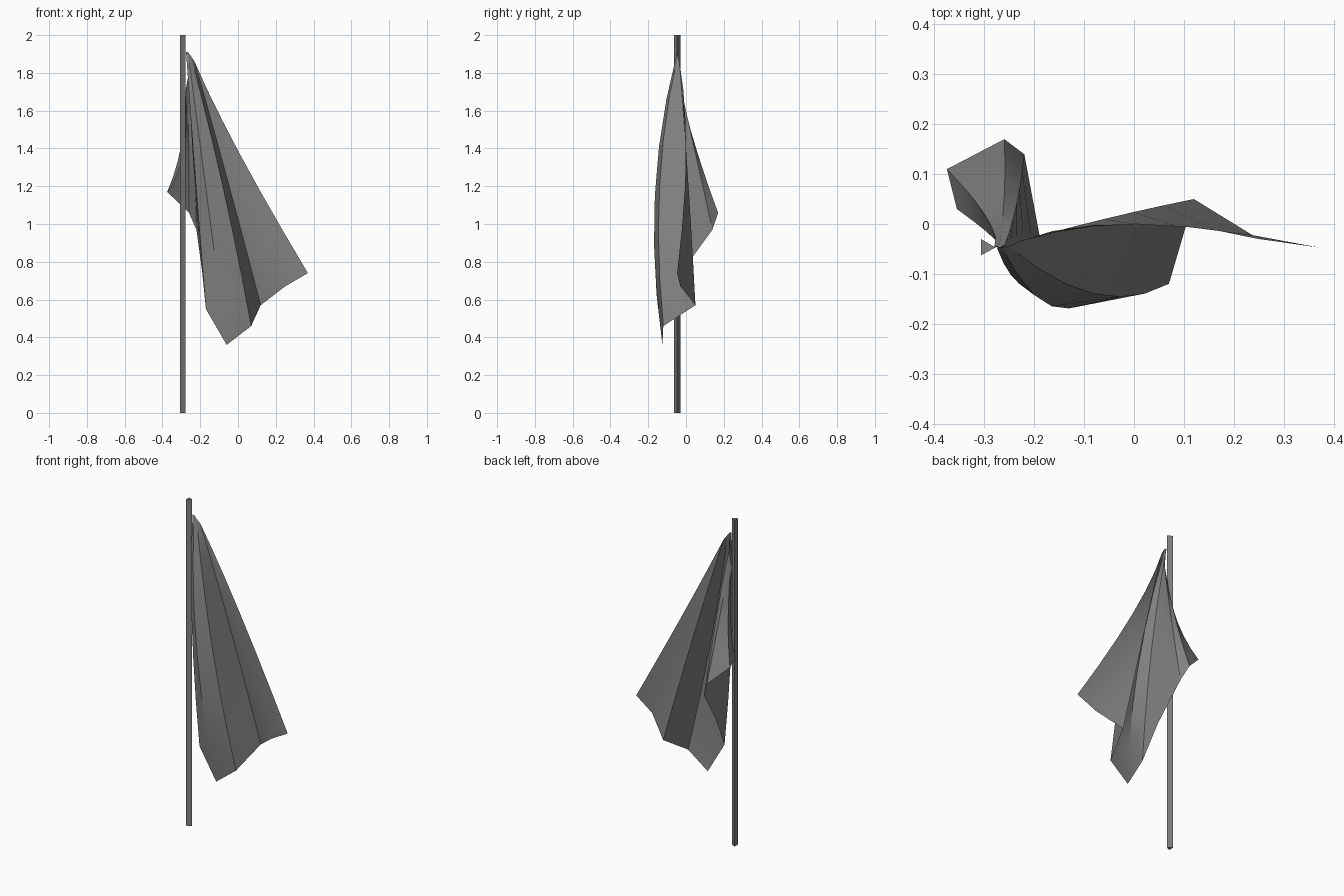
import bpy, bmesh, math
from mathutils import Vector

cube = bpy.data.objects.get("Cube")
if cube:
    bpy.data.objects.remove(cube, do_unlink=True)


def make_material(name, value):
    mat = bpy.data.materials.new(name)
    mat.use_nodes = True
    colour = (value, value, value, 1)
    mat.diffuse_color = colour
    mat.node_tree.nodes["Principled BSDF"].inputs["Base Color"].default_value = colour
    return mat


def add_object(name, bm, mat):
    mesh = bpy.data.meshes.new(name)
    bm.to_mesh(mesh)
    bm.free()
    obj = bpy.data.objects.new(name, mesh)
    bpy.context.collection.objects.link(obj)
    mesh.materials.append(mat)
    return obj


grey = make_material("dark grey", 0.22)

# Pole: a three-sided prism with closed ends
pole_profile = [(-.307, -.063), (-.278, -.047), (-.307, -.03)]
bm = bmesh.new()
base = bm.faces.new([bm.verts.new((x, y, 0)) for x, y in pole_profile])
top = bmesh.ops.extrude_face_region(bm, geom=[base])["geom"]
bmesh.ops.translate(bm, vec=(0, 0, 2),
                    verts=[v for v in top if isinstance(v, bmesh.types.BMVert)])
bmesh.ops.recalc_face_normals(bm, faces=bm.faces)
add_object("pole", bm, grey)

# Hanging flag: each fold line runs from the hoist, through a middle point, to the hem
folds = [
    ((-.28, -.047, 1.70), (-.28, -.03, 1.42), (-.355, .03, 1.19)),    # curled hoist corner
    ((-.275, -.045, 1.72), (-.3, .02, 1.42), (-.375, .11, 1.17)),
    ((-.27, -.045, 1.75), (-.26, .06, 1.38), (-.26, .17, 1.06)),      # rear fold
    ((-.26, -.045, 1.80), (-.235, .04, 1.42), (-.22, .14, .97)),
    ((-.265, -.045, 1.87), (-.235, -.03, 1.3), (-.19, -.02, .75)),    # side panel
    ((-.275, -.047, 1.91), (-.23, -.12, 1.3), (-.17, -.13, .55)),
    ((-.265, -.047, 1.91), (-.165, -.165, 1.15), (-.06, -.125, .36)),  # front ridge
    ((-.25, -.045, 1.89), (-.08, -.14, 1.2), (.07, -.12, .46)),
    ((-.23, -.035, 1.86), (-.06, .01, 1.25), (.12, .05, .57)),        # valley
    ((-.23, -.035, 1.86), (.0, .0, 1.27), (.25, -.03, .67)),
    ((-.23, -.035, 1.86), (.01, .0, 1.37), (.37, -.047, .74)),        # free edge
]
ROWS = 6


def fold_point(points, t):
    """Quadratic curve through the three points of a fold line."""
    a, b, c = (Vector(p) for p in points)
    return (a * (1 - t) * (1 - 2 * t)) + (b * 4 * t * (1 - t)) + (c * t * (2 * t - 1))


bm = bmesh.new()
grid = [[bm.verts.new(fold_point(f, r / ROWS)) for r in range(ROWS + 1)] for f in folds]
for left, right in zip(grid, grid[1:]):
    for r in range(ROWS):
        bm.faces.new((left[r], left[r + 1], right[r + 1], right[r]))
bmesh.ops.remove_doubles(bm, verts=bm.verts, dist=.0005)
bmesh.ops.triangulate(bm, faces=bm.faces)
flag = add_object("flag", bm, grey)

bpy.context.view_layer.objects.active = flag
flag.select_set(True)
bpy.ops.object.shade_smooth_by_angle(angle=math.radians(30))
